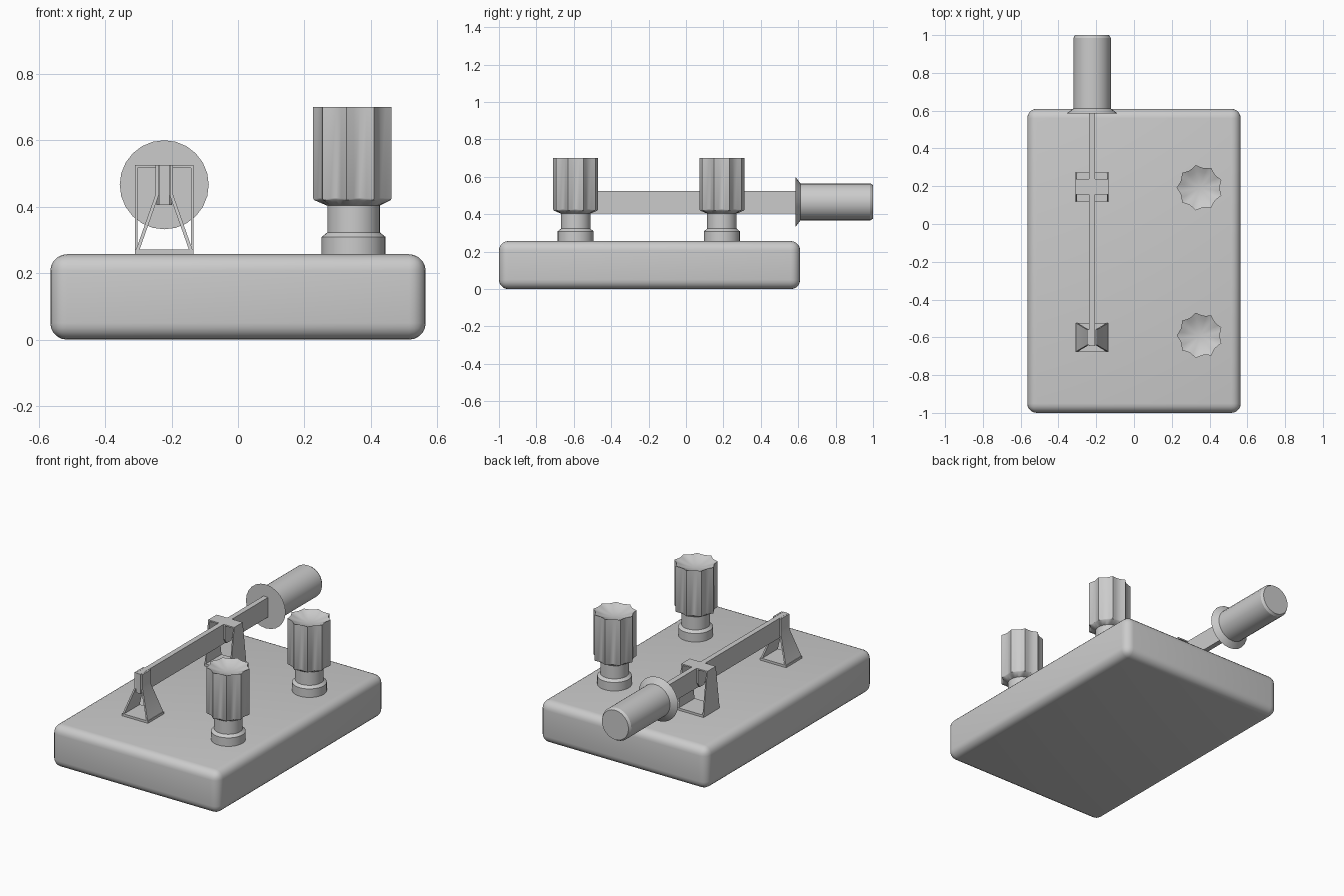
import bpy, bmesh, math
from mathutils import Vector

if "Cube" in bpy.data.objects:
    bpy.data.objects.remove(bpy.data.objects["Cube"])

grey = bpy.data.materials.new("plain grey")
grey.use_nodes = True
grey.diffuse_color = (0.6, 0.6, 0.6, 1)
grey.node_tree.nodes["Principled BSDF"].inputs["Base Color"].default_value = (0.6, 0.6, 0.6, 1)


def finish(bm, name, angle=30):
    bmesh.ops.recalc_face_normals(bm, faces=bm.faces)
    mesh = bpy.data.meshes.new(name)
    bm.to_mesh(mesh)
    bm.free()
    mesh.materials.append(grey)
    ob = bpy.data.objects.new(name, mesh)
    bpy.context.collection.objects.link(ob)
    bpy.ops.object.select_all(action="DESELECT")
    ob.select_set(True)
    bpy.context.view_layer.objects.active = ob
    bpy.ops.object.shade_smooth_by_angle(angle=math.radians(angle))
    return ob


def box(name, x, y, z, bevel=0):
    """Box from (low, high) ranges, optionally rounded."""
    bm = bmesh.new()
    bmesh.ops.create_cube(bm, size=1)
    for v in bm.verts:
        v.co = [r[0] if c < 0 else r[1] for c, r in zip(v.co, (x, y, z))]
    if bevel:
        bmesh.ops.bevel(bm, geom=bm.edges[:], offset=bevel, segments=5,
                        profile=0.5, affect="EDGES")
    return finish(bm, name)


def loft(name, rings, closed_path=False):
    """Skin equal-length rings of points, with end caps."""
    bm = bmesh.new()
    rows = [[bm.verts.new(p) for p in ring] for ring in rings]
    n = len(rows[0])
    for a, b in zip(rows, rows[1:]):
        for i in range(n):
            j = (i + 1) % n
            bm.faces.new((a[i], a[j], b[j], b[i]))
    bm.faces.new(rows[0])
    bm.faces.new(rows[-1])
    return finish(bm, name)


def lathe(name, profile, sides, flute=0):
    """Rings of (radius, height, flute strength) around z."""
    rings = []
    for r, z, f in profile:
        ring = []
        for i in range(sides):
            dip = flute * f * math.sin(math.pi * (i % 4) / 4)
            a = math.pi + math.tau * i / sides
            ring.append(((r - dip) * math.cos(a), (r - dip) * math.sin(a), z))
        rings.append(ring)
    return loft(name, rings)


def strip(name, path, side, x0, y0, thick):
    """Bent sheet: path of (offset from blade, height, half width)."""
    pts = [Vector((p[0], p[1])) for p in path]
    rings = []
    for i, (p, (_, _, w)) in enumerate(zip(pts, path)):
        d0 = (p - pts[i - 1]).normalized() if i else None
        d1 = (pts[i + 1] - p).normalized() if i < len(pts) - 1 else d0
        d0 = d0 or d1
        n0, n1 = Vector((d0.y, -d0.x)), Vector((d1.y, -d1.x))
        m = (n0 + n1).normalized()
        q = p - m * thick / m.dot(n0)
        rings.append([(x0 + side * c.x, y0 + s * w, c.y)
                      for c, s in ((p, -1), (p, 1), (q, 1), (q, -1))])
    return loft(name, rings)


# Rounded base slab
box("base", (-0.565, 0.565), (-1, 0.61), (0, 0.257), 0.05)

# Terminal posts with fluted, dished knobs
BASE_TOP = 0.255
for label, y in (("front", -0.59), ("back", 0.192)):
    post = lathe(label + "_terminal_post",
                 [(0.096, BASE_TOP, 0), (0.096, 0.309, 0), (0.079, 0.323, 0),
                  (0.079, 0.41, 0)], 32)
    knob = lathe(label + "_terminal_knob",
                 [(0.079, 0.403, 0), (0.119, 0.42, 1), (0.122, 0.425, 1),
                  (0.122, 0.7, 1), (0.09, 0.687, 0.5), (0.055, 0.676, 0.2),
                  (0.02, 0.671, 0)], 36, 0.016)
    post.location = knob.location = (0.348, y, 0)

# Hinged blade and its handle
BX, BZ = -0.222, 0.466
box("blade", (BX - 0.016, BX + 0.016), (-0.645, 0.6), (0.405, 0.525))
handle = lathe("handle", [(0.134, 0.585, 0), (0.099, 0.612, 0), (0.099, 0.985, 0),
                          (0.09, 1, 0)], 24)
handle.rotation_euler = (-math.pi / 2, 0, 0)
handle.location = (BX, 0, BZ)

# Front clip: sloping legs that turn upright against the blade
# Back clip: upright legs folded over and down against the blade
front_path = [(0.088, 0.262, 0.077), (0.027, 0.435, 0.041), (0.027, 0.525, 0.041)]
back_path = [(0.088, 0.262, 0.077), (0.088, 0.525, 0.041), (0.016, 0.525, 0.041),
             (0.016, 0.435, 0.041), (0.016, 0.405, 0.022)]
for label, y, path, thick in (("front", -0.6, front_path, 0.01),
                              ("back", 0.196, back_path, 0.008)):
    box(label + "_clip_plate", (BX - 0.088, BX + 0.088), (y - 0.077, y + 0.077),
        (0.25, 0.271))
    for side, word in ((-1, "right"), (1, "left")):
        strip(f"{label}_clip_{word}_leg", path, side, BX, y, thick)
